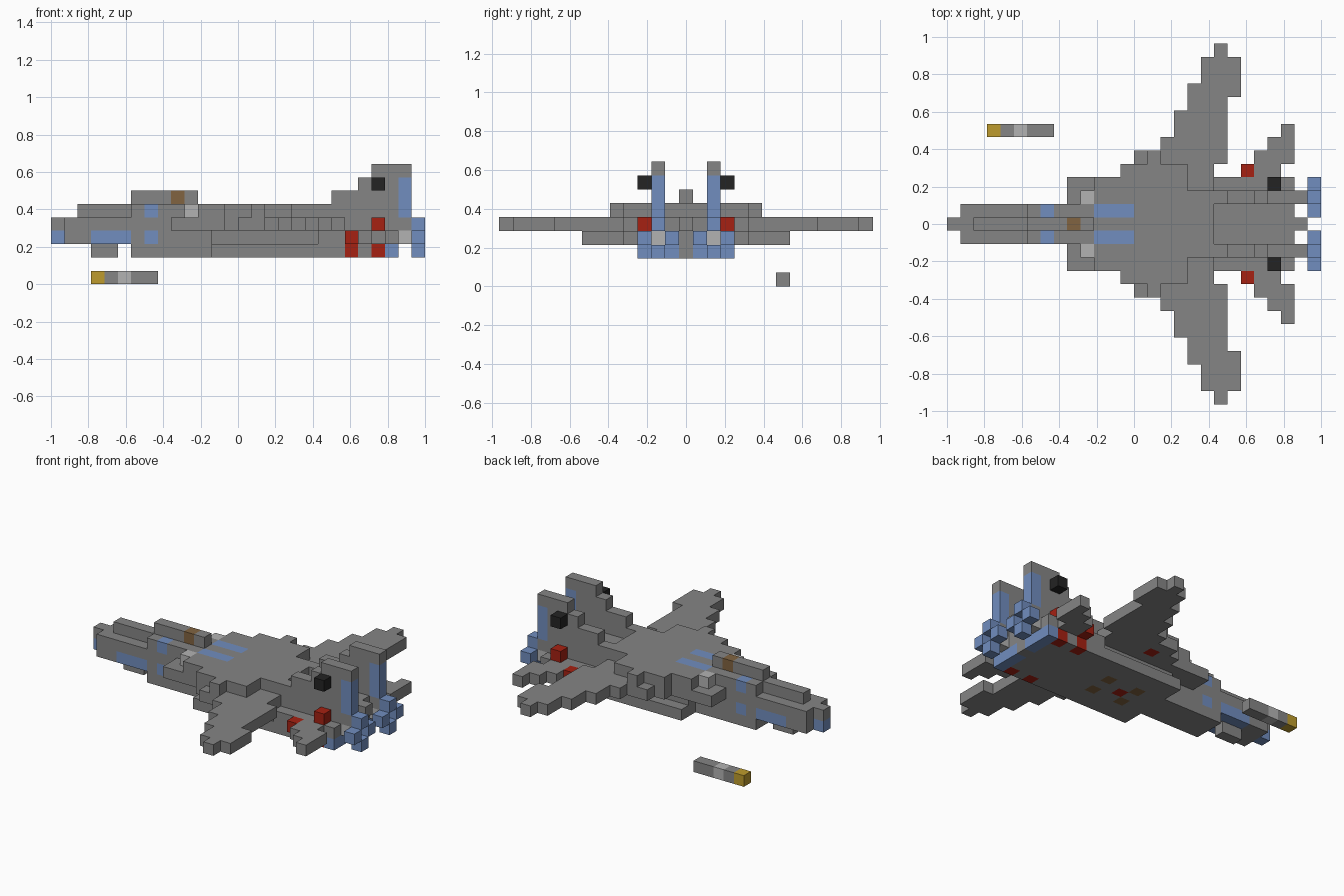
import bpy
import bmesh
from mathutils import Vector

if "Cube" in bpy.data.objects:
    bpy.data.objects.remove(bpy.data.objects["Cube"], do_unlink=True)

V = 2 / 28  # edge of one block
COLOURS = {
    "grey": (0.235, 0.235, 0.235),
    "pale_grey": (0.45, 0.45, 0.45),
    "blue": (0.165, 0.27, 0.52),
    "red": (0.38, 0.015, 0.006),
    "black": (0.017, 0.017, 0.017),
    "gold": (0.51, 0.33, 0.026),
    "brown": (0.22, 0.127, 0.053),
}
NAMES = list(COLOURS)
materials = []
for name, rgb in COLOURS.items():
    m = bpy.data.materials.new(name)
    m.use_nodes = True
    m.diffuse_color = (*rgb, 1)
    bsdf = m.node_tree.nodes["Principled BSDF"]
    bsdf.inputs["Base Color"].default_value = (*rgb, 1)
    bsdf.inputs["Roughness"].default_value = 0.8
    materials.append(m)

cells = {}  # block position -> (part, colour)


def fill(part, x, y, z, colour="grey", mirror=True):
    """Fill an inclusive block range; y is mirrored across the centre line."""
    for i in range(x[0], x[-1] + 1):
        for j in range(y[0], y[-1] + 1):
            for k in range(z[0], z[-1] + 1):
                for s in ((1, -1) if mirror else (1,)):
                    cells[i, s * j, k] = (part, colour)


# Fuselage: nose, mid body and rear body
B = "fuselage"
fill(B, (0,), (0,), (4,))
fill(B, (1, 11), (0, 1), (3, 4))
fill(B, (2, 5), (0,), (5,))
fill(B, (6, 9), (0, 1), (5,))
fill(B, (10,), (0, 2), (5,))
fill(B, (11, 12), (0, 3), (5,))
fill(B, (13, 17), (0, 4), (5,))
fill(B, (15,), (5,), (5,))
fill(B, (18, 19), (0, 2), (5,))
fill(B, (9, 12), (0, 3), (4,))
fill(B, (13, 19), (0, 4), (4,))
fill(B, (20, 25), (0, 2), (4,))
fill(B, (26,), (0,), (4,))
fill(B, (12, 19), (0, 2), (3,))
fill(B, (20, 25), (0, 3), (3,))
fill(B, (3, 4), (0,), (2,))
fill(B, (6, 11), (0, 1), (2,))
fill(B, (12, 25), (0, 3), (2,))

# Coloured fuselage blocks
fill(B, (0,), (0,), (3,), "blue")
fill(B, (3, 5), (1,), (3,), "blue")
for k in (3, 5):
    fill(B, (7,), (1,), (k,), "blue")
fill(B, (11, 13), (1,), (5,), "blue")
fill(B, (10,), (2,), (5,), "pale_grey")
fill(B, (15,), (0,), (2,), "red")
for i in (14, 17):
    fill(B, (i,), (1,), (2,), "brown")

# Canopy
fill("canopy", (6, 10), (0,), (6,))
fill("canopy", (9,), (0,), (6,), "brown")

# Swept wings: first column, then inner and outer block of each column
wing = [(5, 5), (5, 5), (5, 6), (5, 8), (5, 10), (5, 12), (5, 13), (10, 12)]
for n, span in enumerate(wing):
    fill("wings", (14 + n,), span, (4,))
fill("wings", (15,), (4,), (4,), "red")

# Tailplanes
for n, span in enumerate([(4, 5), (4, 6), (5, 7)]):
    fill("tailplanes", (23 + n,), span, (3,))

# Twin fins with blue rudders
for k, start in ((4, 26), (5, 20), (6, 21), (7, 23), (8, 24)):
    fill("fins", (start, 26), (2,), (k,))
fill("fins", (26,), (2,), (5, 7), "blue")

# Lights and pods on the tail
fill("fin_pods", (24,), (3,), (7,), "black")
for i, j, k in ((24, 3, 4), (22, 4, 3), (22, 3, 2), (24, 3, 2)):
    fill("tail_lights", (i,), (j,), (k,), "red")

# Engine nozzles: pale core in a cross of blue blocks
fill("nozzles", (26,), (2,), (3,), "pale_grey")
fill("nozzles", (25,), (1, 3), (2,), "blue")
for j, k in ((2, 4), (2, 2), (1, 3), (3, 3)):
    fill("nozzles", (27,), (j,), (k,), "blue")

# Separate missile on one side
for i, c in enumerate(["gold", "grey", "pale_grey", "grey", "grey"]):
    fill("missile", (3 + i,), (7,), (0,), c, mirror=False)


def build(part):
    """Make one object from the exposed block faces of a part."""
    bm = bmesh.new()
    verts = {}

    def vert(p):
        key = tuple(round(2 * c) for c in p)
        if key not in verts:
            verts[key] = bm.verts.new(((p.x - 14) * V, p.y * V, p.z * V))
        return verts[key]

    for cell, (owner, colour) in cells.items():
        if owner != part:
            continue
        centre = Vector(cell) + Vector((0.5, 0, 0.5))
        for axis in range(3):
            for sign in (1, -1):
                n = Vector((0, 0, 0))
                n[axis] = sign
                if tuple(int(a + b) for a, b in zip(cell, n)) in cells:
                    continue
                u = Vector((0, 0, 0))
                u[(axis + 1) % 3] = 1
                w = n.cross(u)
                corners = [(-1, -1), (1, -1), (1, 1), (-1, 1)]
                f = bm.faces.new([vert(centre + (n + u * a + w * b) / 2)
                                  for a, b in corners])
                f.material_index = NAMES.index(colour)
    # Merge flat neighbours of one colour
    bmesh.ops.dissolve_limit(bm, angle_limit=0.01, verts=bm.verts[:],
                             edges=bm.edges[:], delimit={"MATERIAL"})
    mesh = bpy.data.meshes.new(part)
    for m in materials:
        mesh.materials.append(m)
    bm.to_mesh(mesh)
    bm.free()
    bpy.context.collection.objects.link(bpy.data.objects.new(part, mesh))


for part in sorted({owner for owner, _ in cells.values()}):
    build(part)
